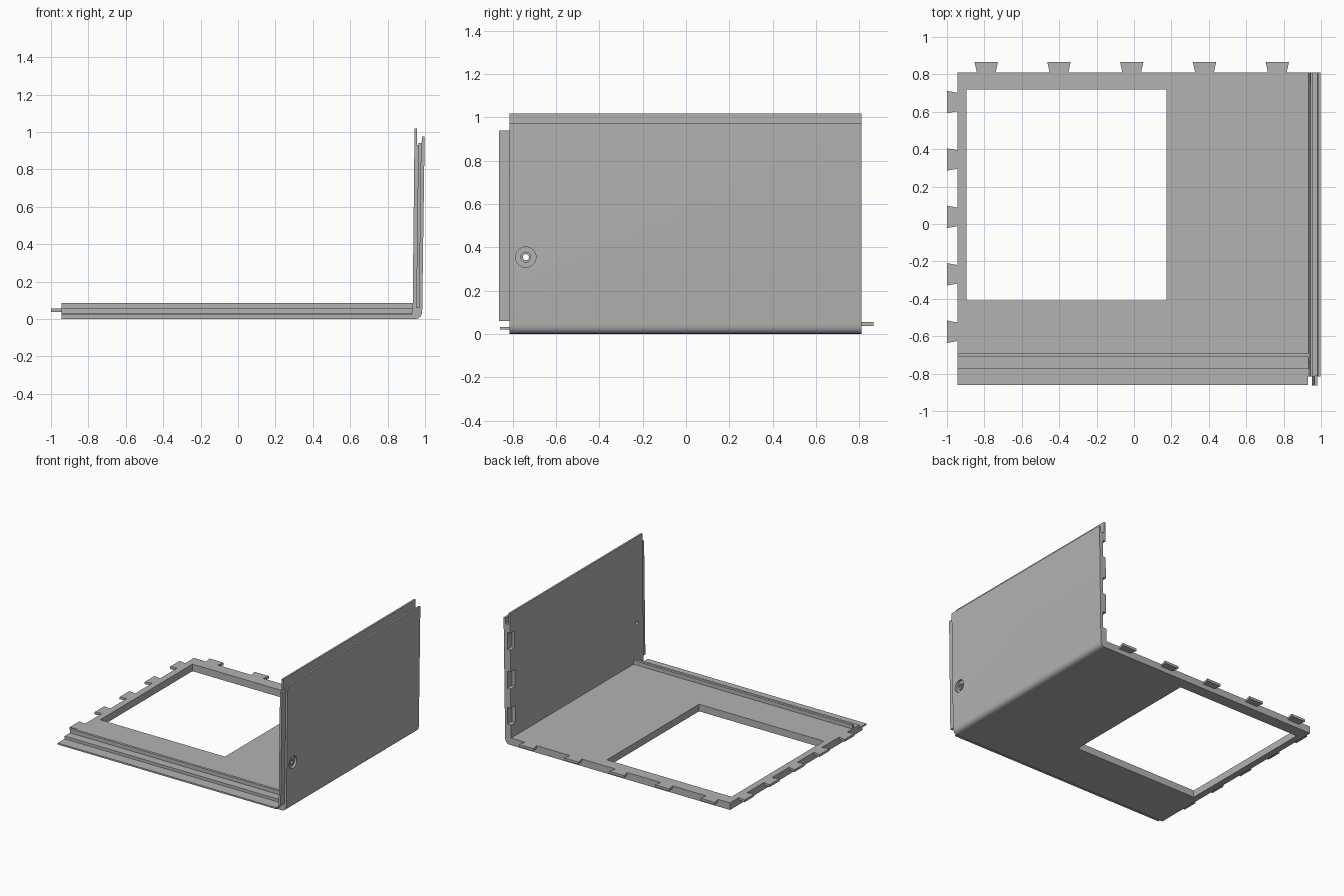
import bpy
import bmesh
from math import pi
from mathutils import Matrix

cube = bpy.data.objects.get("Cube")
if cube:
    bpy.data.objects.remove(cube)

grey = bpy.data.materials.new("plain grey")
grey.use_nodes = True
COLOUR = (0.45, 0.45, 0.45, 1)
grey.diffuse_color = COLOUR
grey.node_tree.nodes["Principled BSDF"].inputs["Base Color"].default_value = COLOUR


def finish(name, bm):
    bmesh.ops.recalc_face_normals(bm, faces=bm.faces)
    mesh = bpy.data.meshes.new(name)
    bm.to_mesh(mesh)
    bm.free()
    mesh.materials.append(grey)
    obj = bpy.data.objects.new(name, mesh)
    bpy.context.collection.objects.link(obj)
    return obj


def prism(name, points, axis, low, high):
    """Extrude a 2D outline along x, y or z."""
    bm = bmesh.new()
    place = {"x": lambda p: (low, p[0], p[1]),
             "y": lambda p: (p[0], low, p[1]),
             "z": lambda p: (p[0], p[1], low)}[axis]
    face = bm.faces.new([bm.verts.new(place(p)) for p in points])
    out = bmesh.ops.extrude_face_region(bm, geom=[face])
    shift = [high - low if a == axis else 0 for a in "xyz"]
    bmesh.ops.translate(bm, vec=shift,
                        verts=[g for g in out["geom"] if isinstance(g, bmesh.types.BMVert)])
    return finish(name, bm)


def box(name, x, y, z):
    return prism(name, [(x[0], y[0]), (x[1], y[0]), (x[1], y[1]), (x[0], y[1])], "z", *z)


def rod(name, radius, x, y, z):
    bm = bmesh.new()
    spin = Matrix.Translation(((x[0] + x[1]) / 2, y, z)) @ Matrix.Rotation(pi / 2, 4, "Y")
    bmesh.ops.create_cone(bm, cap_ends=True, segments=32, radius1=radius,
                          radius2=radius, depth=x[1] - x[0], matrix=spin)
    return finish(name, bm)


def cut(target, cutter):
    cutter.hide_render = True
    mod = target.modifiers.new("cut", "BOOLEAN")
    mod.operation = "DIFFERENCE"
    mod.solver = "EXACT"
    mod.object = cutter
    bpy.context.view_layer.objects.active = target
    bpy.ops.object.modifier_apply(modifier=mod.name)
    bpy.data.objects.remove(cutter)


# Floor and leaning side wall in one bent section, with a grooved top edge
BACK, FRONT, TOP = 0.81, -0.815, 0.055
section = [(-0.945, 0), (0.945, 0), (0.963, 0.003), (0.976, 0.013), (0.983, 0.027), (0.985, 0.045),
           (0.998, 0.975), (0.983, 0.975), (0.982, 0.93), (0.957, 0.93),
           (0.958, 1.018), (0.944, 1.018), (0.934, TOP), (-0.945, TOP)]
panel = prism("bent_panel", section, "y", FRONT, BACK)

# Window opening and the lowered front step
cut(panel, box("window_cutter", (-0.895, 0.175), (-0.41, 0.72), (-0.1, 0.2)))
cut(panel, box("step_cutter", (-1.1, 0.934), (-0.9, -0.775), (0.033, 0.2)))

# Shallow pockets in the wall's inner back edge
for z in (0.22, 0.5, 0.8):
    cut(panel, box("pocket_cutter", (0.9, 0.965), (0.755, 0.9), (z - 0.065, z + 0.065)))

# Screw recess with a raised collar and a through hole
HOLE_Y, HOLE_Z = -0.74, 0.355
cut(panel, rod("recess_cutter", 0.047, (0.972, 1.1), HOLE_Y, HOLE_Z))
cut(panel, rod("hole_cutter", 0.014, (0.9, 1.1), HOLE_Y, HOLE_Z))
collar = rod("screw_collar", 0.025, (0.97, 0.98), HOLE_Y, HOLE_Z)
cut(collar, rod("collar_cutter", 0.014, (0.9, 1.1), HOLE_Y, HOLE_Z))

# Front ridge and joining tongues
box("floor_ridge", (-0.945, 0.935), (-0.71, -0.69), (0.05, 0.085))
box("floor_tongue", (-0.945, 0.93), (-0.86, -0.81), (0.021, 0.033))
prism("wall_tongue", [(0.953, 0.06), (0.97, 0.06), (0.981, 0.94), (0.964, 0.94)],
      "y", -0.863, -0.81)

# Dovetail tabs along the back and the right side
for i in range(5):
    x = -0.79 + i * 0.389
    prism(f"back_tab_{i + 1}", [(x - 0.048, 0.8), (x + 0.048, 0.8), (x + 0.062, 0.865), (x - 0.062, 0.865)],
          "z", 0.036, TOP)
    y = 0.652 - i * 0.307
    prism(f"side_tab_{i + 1}", [(-0.935, y - 0.048), (-0.935, y + 0.048), (-1, y + 0.06), (-1, y - 0.06)],
          "z", 0.037, TOP)

# Smooth the rounded bend and holes while keeping edges crisp
for obj in (panel, collar):
    bpy.ops.object.select_all(action="DESELECT")
    obj.select_set(True)
    bpy.context.view_layer.objects.active = obj
    bpy.ops.object.shade_smooth_by_angle(angle=pi / 6)
